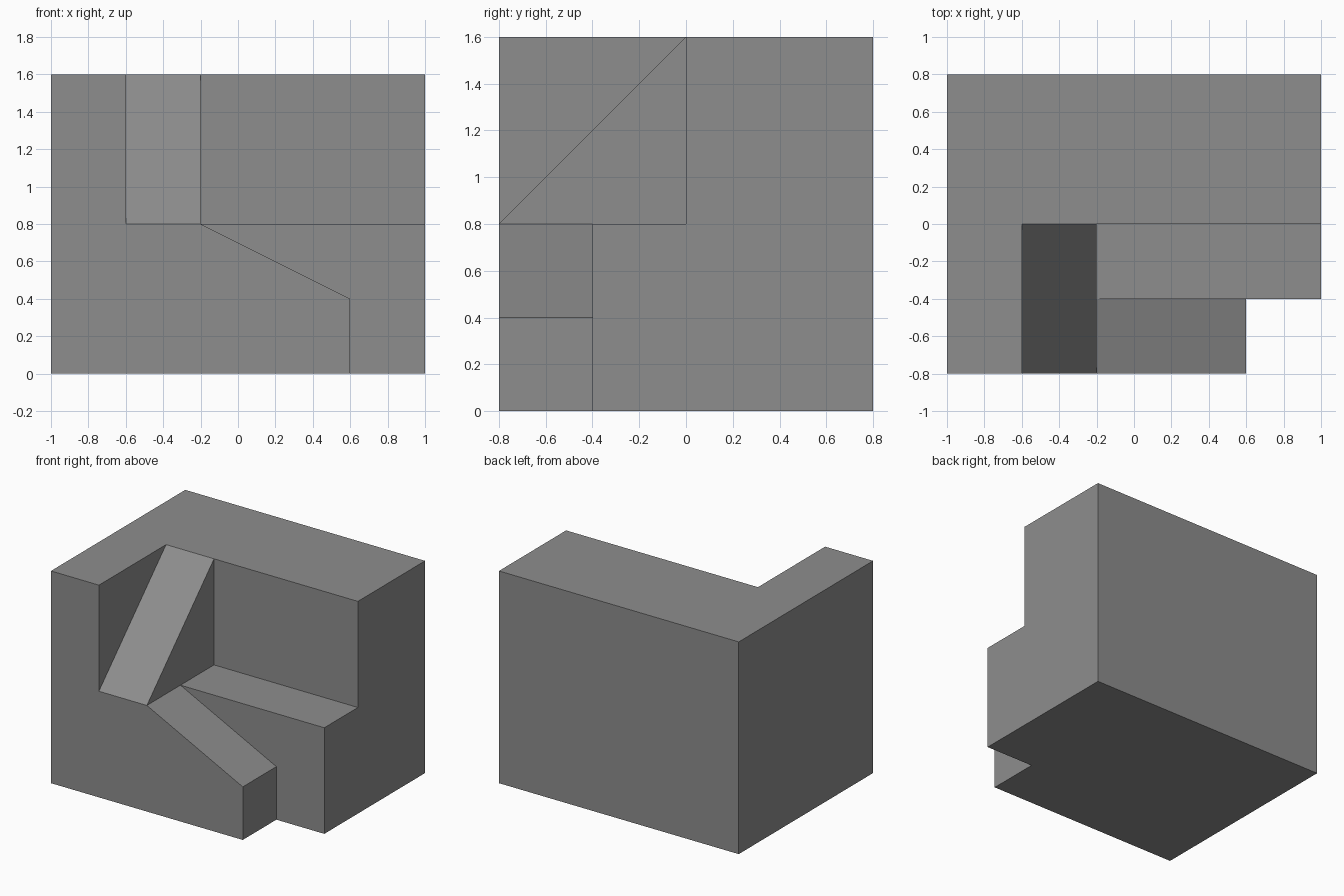
import bpy
import bmesh
from mathutils import Vector

if "Cube" in bpy.data.objects:
    bpy.data.objects.remove(bpy.data.objects["Cube"])

grey = bpy.data.materials.new("plain grey")
grey.diffuse_color = (0.27, 0.27, 0.27, 1)
grey.use_nodes = True
grey.node_tree.nodes["Principled BSDF"].inputs["Base Color"].default_value = grey.diffuse_color


def prism(name, points, offset):
    """Extrude a flat outline along an offset into a closed solid."""
    bm = bmesh.new()
    face = bm.faces.new([bm.verts.new(p) for p in points])
    ext = bmesh.ops.extrude_face_region(bm, geom=[face], use_keep_orig=True)
    moved = [g for g in ext["geom"] if isinstance(g, bmesh.types.BMVert)]
    bmesh.ops.translate(bm, verts=moved, vec=Vector(offset))
    bmesh.ops.recalc_face_normals(bm, faces=bm.faces)
    mesh = bpy.data.meshes.new(name)
    bm.to_mesh(mesh)
    bm.free()
    mesh.materials.append(grey)
    obj = bpy.data.objects.new(name, mesh)
    bpy.context.collection.objects.link(obj)
    return obj


def along_x(name, x0, x1, yz):
    return prism(name, [(x0, y, z) for y, z in yz], (x1 - x0, 0, 0))


def along_y(name, y0, y1, xz):
    return prism(name, [(x, y0, z) for x, z in xz], (0, y1 - y0, 0))


# Full block
block = along_x("stepped_block", -1, 1,
                [(-0.8, 0), (0.8, 0), (0.8, 1.6), (-0.8, 1.6)])

cutters = [
    # Space above the steep ramp
    along_x("ramp_cutter", -0.6, 1.2,
            [(-1.0, 0.6), (0.2, 1.8), (-1.0, 1.8)]),
    # Space above the ledge
    along_x("ledge_cutter", -0.2, 1.2,
            [(-1.0, 0.8), (0, 0.8), (0, 1.8), (-1.0, 1.8)]),
    # Space above the gentle front slope, and the front right notch
    along_y("slope_cutter", -1.0, -0.4,
            [(-0.2, 0.8), (0.6, 0.4), (0.6, -0.2), (1.2, -0.2), (1.2, 0.8)]),
]

# Carve the block, then discard the cutters
bpy.context.view_layer.objects.active = block
for cutter in cutters:
    cutter.hide_render = True
    mod = block.modifiers.new(cutter.name, "BOOLEAN")
    mod.operation = "DIFFERENCE"
    mod.solver = "EXACT"
    mod.object = cutter
    bpy.ops.object.modifier_apply(modifier=mod.name)
    bpy.data.objects.remove(cutter)
